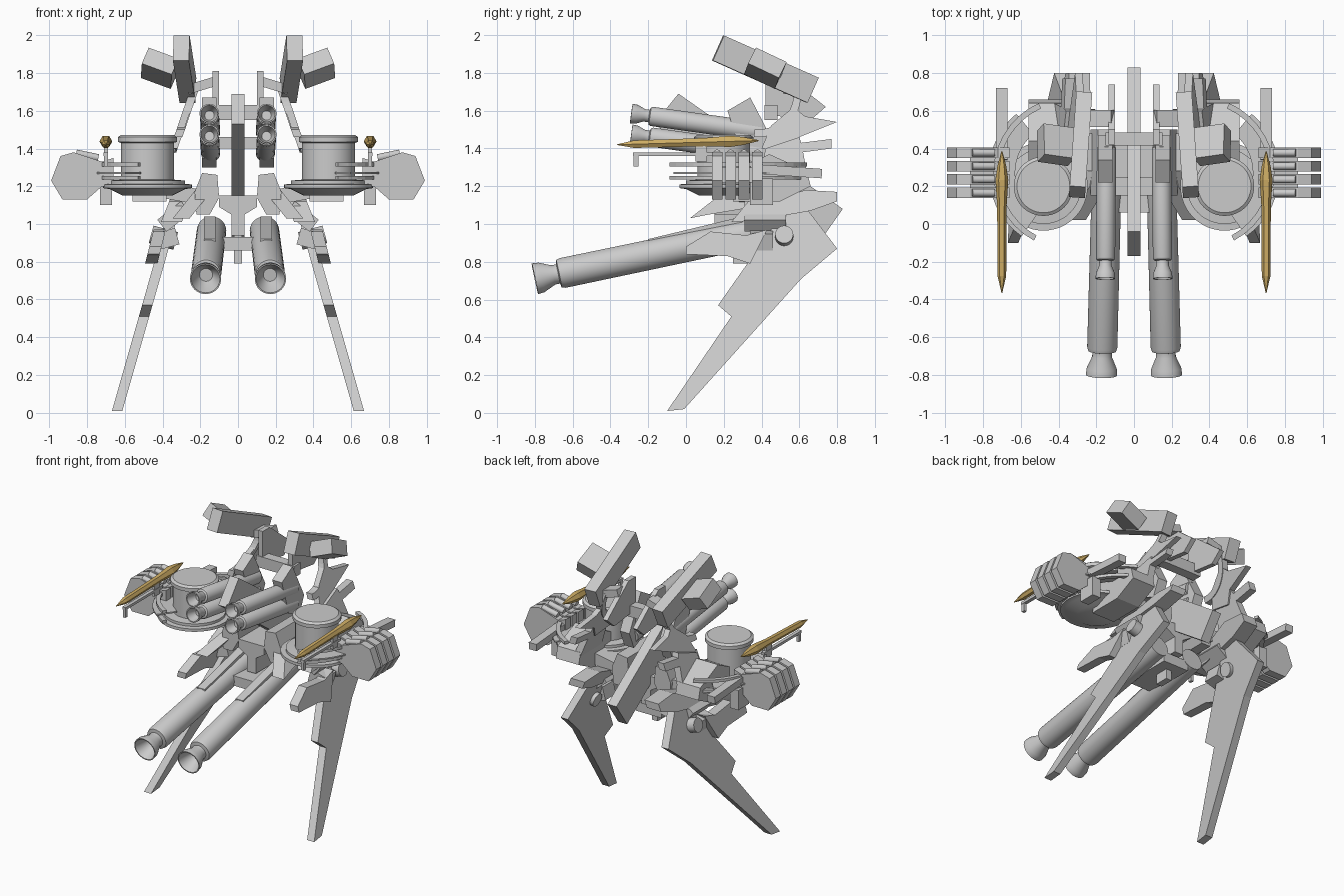
import bpy, bmesh, math
from mathutils import Vector, Matrix, Euler

gold = bpy.data.materials.new("gold")
gold.diffuse_color = (0.62, 0.42, 0.13, 1)


def finish(name, bm, mirror=True, smooth=False, mat=None):
    bmesh.ops.recalc_face_normals(bm, faces=bm.faces)
    me = bpy.data.meshes.new(name)
    bm.to_mesh(me)
    bm.free()
    ob = bpy.data.objects.new(name, me)
    bpy.context.collection.objects.link(ob)
    if mat:
        me.materials.append(mat)
    if smooth:
        bpy.ops.object.select_all(action='DESELECT')
        ob.select_set(True)
        bpy.context.view_layer.objects.active = ob
        bpy.ops.object.shade_smooth_by_angle(angle=math.radians(35))
    if mirror:
        ob.modifiers.new("Mirror", 'MIRROR')
    return ob


def prism(name, axis, pts, a, b, shear=0, z0=0, mirror=True):
    """Extrude a 2D outline along an axis; shear leans it sideways with height."""
    def place(p, t):
        x, y, z = {'x': (t, *p), 'y': (p[0], t, p[1]), 'z': (*p, t)}[axis]
        return (x + shear * (z - z0), y, z)
    bm = bmesh.new()
    lo = [bm.verts.new(place(p, a)) for p in pts]
    hi = [bm.verts.new(place(p, b)) for p in pts]
    bm.faces.new(lo)
    bm.faces.new(hi)
    for i in range(len(pts)):
        j = (i + 1) % len(pts)
        bm.faces.new((lo[i], lo[j], hi[j], hi[i]))
    return finish(name, bm, mirror)


def box(name, c, size, rot=(0, 0, 0), mirror=True):
    bm = bmesh.new()
    e = Euler([math.radians(r) for r in rot])
    m = Matrix.Translation(c) @ e.to_matrix().to_4x4() @ Matrix.Diagonal((*size, 1))
    bmesh.ops.create_cube(bm, size=1, matrix=m)
    return finish(name, bm, mirror)


def lathe(name, start, end, prof, n=32, mat=None):
    """Spin (distance, radius) points about the line start -> end."""
    s, d = Vector(start), Vector(end) - Vector(start)
    q = d.to_track_quat('Z', 'Y')
    bm = bmesh.new()
    rings = [[bm.verts.new(s + q @ Vector((r * math.cos(i * math.tau / n), r * math.sin(i * math.tau / n), t)))
              for i in range(n)] for t, r in prof]
    for u, v in zip(rings, rings[1:]):
        for i in range(n):
            j = (i + 1) % n
            bm.faces.new((u[i], u[j], v[j], v[i]))
    bm.faces.new(rings[0])
    bm.faces.new(rings[-1])
    return finish(name, bm, True, n > 12, mat)


def band(cx, cy, r0, r1, a0, a1, n=14):
    ang = [math.radians(a0 + (a1 - a0) * i / n) for i in range(n + 1)]
    return ([(cx + r1 * math.cos(a), cy + r1 * math.sin(a)) for a in ang] +
            [(cx + r0 * math.cos(a), cy + r0 * math.sin(a)) for a in reversed(ang)])


# Blade legs, leaning outwards toward the ground
prism("leg_blade", 'x', [(-0.1, 0.01), (-0.01, 0.02), (0.61, 0.71), (0.8, 0.87), (0.64, 1.08), (0.5, 1.04),
                         (0.17, 0.57), (0.24, 0.51)], 0.61, 0.665, -0.285, 0.02)
lathe("leg_pivot", (0.33, 0.52, 0.91), (0.46, 0.52, 0.945), [(0, 0.048), (0.135, 0.048)], 24)
prism("leg_side_pod", 'x', [(0, 0.84), (0, 0.88), (0.13, 0.96), (0.32, 0.94), (0.43, 0.97), (0.34, 0.79),
                            (0.22, 0.83)], 0.41, 0.475, -0.25, 0.86)
box("pod_link", (0.38, 0.4, 0.92), (0.12, 0.12, 0.09), (0, 15, 0))
box("hip_link", (0.34, 0.42, 1.04), (0.16, 0.22, 0.08), (0, 38, 0))
prism("hip_armour", 'x', [(0.24, 1.01), (0.38, 1.02), (0.66, 1.07), (0.8, 1.12), (0.8, 1.17), (0.63, 1.18),
                          (0.45, 1.12), (0.33, 1.12)], 0.27, 0.38, -0.4, 1.08)

# Lower long cannons with flared hollow muzzles
lathe("lower_cannon", (0.172, -0.80, 0.71), (0.14, 0.42, 0.965),
      [(0.1, 0.035), (0.09, 0.042), (0, 0.076), (0, 0.083), (0.035, 0.08), (0.1, 0.052), (0.125, 0.052),
       (0.13, 0.074), (0.15, 0.08), (1.24, 0.078)], 40)
prism("cannon_cradle", 'x', [(-0.2, 0.88), (0.3, 0.98), (0.3, 1.04), (-0.2, 0.92)], 0.12, 0.18)

# Four upper cannons
for label, z in (("top", 1.585), ("bottom", 1.475)):
    lathe("upper_cannon_" + label, (0.152, -0.29, z), (0.145, 0.42, z - 0.1),
          [(0.07, 0.025), (0.06, 0.03), (0, 0.045), (0, 0.052), (0.03, 0.05), (0.07, 0.033), (0.095, 0.033),
           (0.1, 0.046), (0.11, 0.051), (0.7, 0.051)], 32)
prism("cannon_mount", 'x', [(0.22, 1.6), (0.34, 1.67), (0.47, 1.42), (0.42, 1.3), (0.3, 1.35)], 0.115, 0.19)

# Central spine and cross members
prism("spine", 'x', [(-0.04, 1.69), (-0.17, 1.53), (0.71, 0.91), (0.83, 1.08)], -0.035, 0.035, mirror=False)
box("upper_crossbar", (0, 0.45, 1.59), (0.3, 0.07, 0.08), mirror=False)
box("middle_crossbar", (0, 0.2, 1.43), (0.22, 0.1, 0.06), mirror=False)
box("lower_crossbar", (0, 0.24, 0.895), (0.2, 0.36, 0.07), mirror=False)
box("keel_post", (0, 0.3, 0.94), (0.045, 0.1, 0.3), mirror=False)
prism("pelvis_wedge", 'y', [(-0.1, 1.15), (0.1, 1.15), (0.1, 1.09), (0.035, 1.05), (0.035, 0.94), (-0.035, 0.94),
                            (-0.035, 1.05), (-0.1, 1.09)], 0.15, 0.45, mirror=False)

# Shoulder plates above the lower cannons
prism("chest_plate", 'y', [(0.11, 1.26), (0.19, 1.27), (0.23, 1.17), (0.22, 1.05), (0.15, 1.05), (0.1, 1.14)],
      0.15, 0.5)
prism("chest_wing", 'x', [(0.02, 1.03), (0.12, 1.05), (0.42, 1.1), (0.45, 1.22), (0.2, 1.17)], 0.2, 0.29, -0.8, 1.1)
box("turret_strut", (0.3, 0.38, 1.16), (0.32, 0.2, 0.08), (0, -10, 0))

# Rear tilted fins, curved arm and top long packs
lean = dict(shear=-0.34, z0=1.4)
prism("rear_fin_upper", 'x', [(0.4, 1.4), (0.45, 1.52), (0.57, 1.62), (0.63, 1.57), (0.8, 1.54), (0.6, 1.46),
                              (0.55, 1.38)], 0.32, 0.36, **lean)
prism("rear_fin_lower", 'x', [(0.4, 1.26), (0.42, 1.4), (0.6, 1.46), (0.61, 1.43), (0.77, 1.45), (0.77, 1.4),
                              (0.62, 1.38), (0.65, 1.22)], 0.33, 0.38, **lean)
prism("curved_arm", 'x', band(0.38, 1.69, 0.19, 0.23, 10, -95), 0.315, 0.36, **lean)
prism("inner_tail_plate", 'x', [(0.42, 1.81), (0.5, 1.81), (0.74, 1.62), (0.66, 1.55), (0.42, 1.58)], 0.1, 0.135)
box("arm_link", (0.19, 0.56, 1.735), (0.16, 0.09, 0.05), (0, 17, 0))
box("top_pack", (0.283, 0.42, 1.82), (0.085, 0.55, 0.145), (-24, 0, 4))
box("top_side_pack", (0.415, 0.42, 1.825), (0.17, 0.18, 0.1), (-27, -20, 8))

# Drum turrets
lathe("turret_drum", (0.48, 0.2, 1.15), (0.48, 0.2, 2),
      [(0, 0.13), (0.035, 0.2), (0.04, 0.235), (0.06, 0.235), (0.062, 0.2), (0.08, 0.2), (0.085, 0.14), (0.28, 0.14),
       (0.285, 0.157), (0.31, 0.157), (0.322, 0.14)], 48)
for i, z in enumerate((1.235, 1.305)):
    prism("turret_rail_%d" % (i + 1), 'z', band(0.34, 0.27, 0.375, 0.405, -62, 66), z, z + 0.02)
prism("turret_skid", 'z', band(0.36, 0.27, 0.27, 0.41, -55, 50), 1.265, 1.275)
prism("turret_rear_block", 'x', [(0.25, 1.12), (0.5, 1.12), (0.66, 1.2), (0.64, 1.28), (0.44, 1.37), (0.3, 1.3)],
      0.38, 0.56)

# Outboard missile racks
hexa = [(0.66, 1.35), (0.72, 1.33), (0.87, 1.38), (0.94, 1.36), (0.99, 1.23), (0.93, 1.13), (0.8, 1.13),
        (0.72, 1.2), (0.66, 1.2)]
for i in range(4):
    y = 0.165 + 0.071 * i
    prism("missile_rack_%d" % (i + 1), 'y', hexa, y - 0.028, y + 0.028)
    lathe("rack_cap_%d" % (i + 1), (0.74, y, 1.35), (0.86, y, 1.375), [(0, 0.02), (0.12, 0.02)], 16)
box("rack_spine", (0.79, 0.27, 1.26), (0.16, 0.24, 0.08))

# Gold spikes on their arms
lathe("gold_spike", (0.70, -0.365, 1.42), (0.70, 0.39, 1.442),
      [(0, 0.002), (0.09, 0.023), (0.46, 0.025), (0.6, 0.034), (0.67, 0.024), (0.75, 0.003)], 6, gold)
box("spike_rail", (0.70, -0.07, 1.37), (0.025, 0.42, 0.018))
box("spike_rail_peg", (0.70, -0.265, 1.335), (0.02, 0.025, 0.06))
box("spike_post", (0.70, 0.08, 1.375), (0.02, 0.06, 0.09))
box("spike_arm", (0.70, 0.53, 1.28), (0.06, 0.38, 0.05), (-4, 0, 0))
box("spike_arm_foot", (0.70, 0.4, 1.17), (0.065, 0.12, 0.14))
